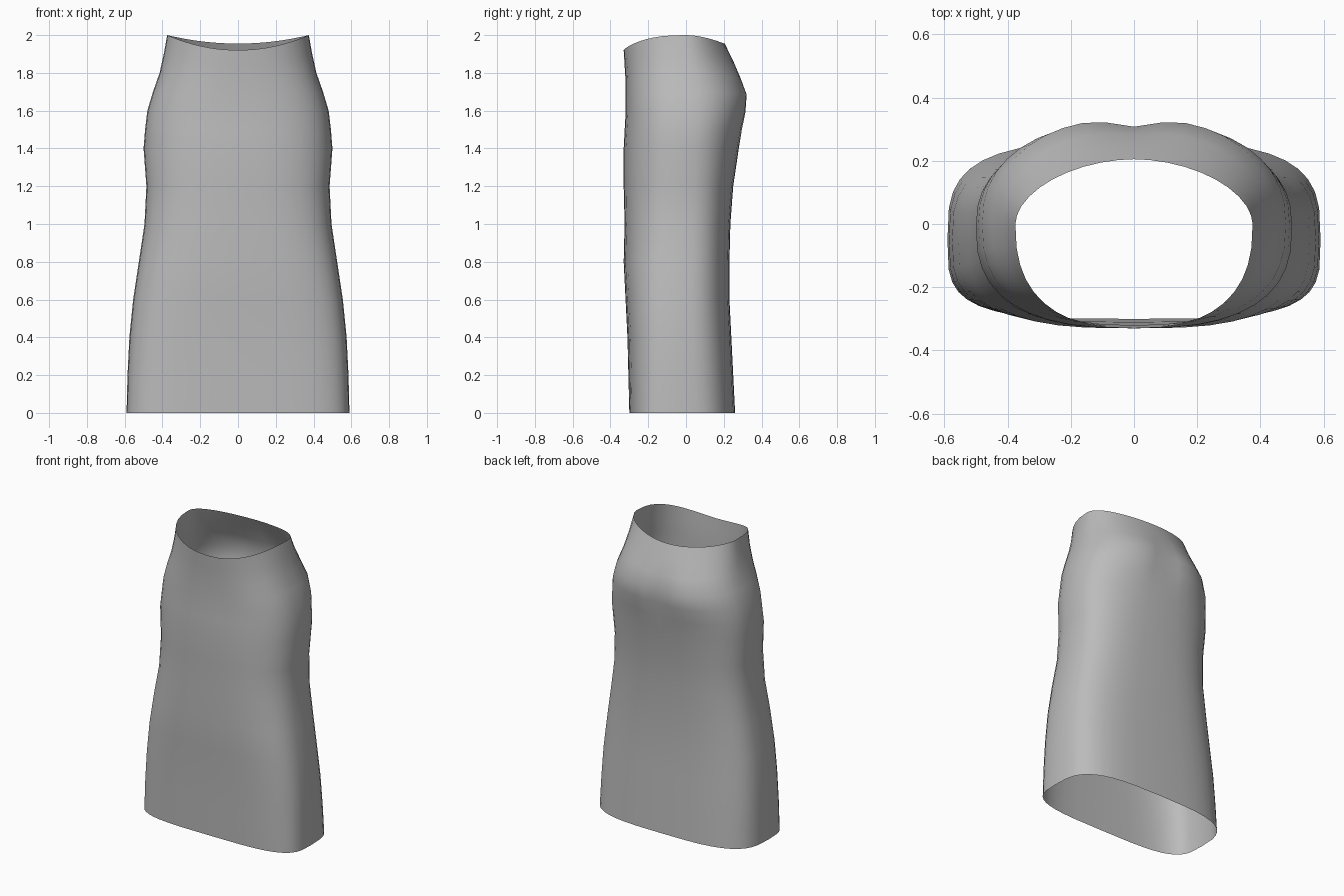
import bpy, bmesh, math

cube = bpy.data.objects.get("Cube")
if cube:
    bpy.data.objects.remove(cube, do_unlink=True)

# Fabric colour
fabric = bpy.data.materials.new("grey_fabric")
fabric.use_nodes = True
GREY = (0.5, 0.5, 0.5, 1)
fabric.diffuse_color = GREY
fabric.node_tree.nodes["Principled BSDF"].inputs["Base Color"].default_value = GREY

# Cross-sections: height, half width, front y, back y, side y, front and back squareness
RINGS = [
    (0.0, .59, -.30, .26, -.05, 3.8, 3.3),
    (0.2, .585, -.305, .25, -.05, 3.6, 3.2),
    (0.4, .575, -.31, .24, -.05, 3.4, 3.1),
    (0.6, .555, -.32, .23, -.05, 3.2, 3.0),
    (0.8, .525, -.33, .23, -.04, 3.0, 2.9),
    (1.0, .495, -.325, .235, -.03, 2.8, 2.8),
    (1.2, .485, -.33, .25, -.02, 2.7, 2.7),
    (1.4, .50, -.33, .28, -.01, 2.6, 2.5),
    (1.5, .492, -.325, .30, 0, 2.6, 2.4),
    (1.6, .48, -.32, .325, 0, 2.6, 2.35),
    (1.7, .45, -.32, .335, 0, 2.6, 2.3),
    (1.8, .415, -.32, .295, 0, 2.6, 2.2),
    (1.9, .393, -.325, .25, 0, 2.5, 2.0),
    (2.0, .375, -.33, .205, 0, 2.5, 1.85),
]
SEGMENTS = 40


def power(value, exponent):
    return math.copysign(abs(value) ** exponent, value)


def ring_point(ring, angle):
    z, width, front, back, side, front_n, back_n = ring
    c, s = math.cos(angle), math.sin(angle)
    n = back_n if s > 0 else front_n
    depth = back - side if s > 0 else side - front
    x = width * power(c, 2 / n)
    y = side + depth * power(s, 2 / n)
    # Shallow hollow down the middle of the seat
    if s > 0:
        y -= .03 * math.exp(-(x / .09) ** 2 - ((z - 1.66) / .13) ** 2)
    # Waistline dips at the front and back
    dip = .045 if s > 0 else .08
    z -= dip * (1 - (x / width) ** 2) * max(0, (z - 1.4) / .6) ** 1.5
    return x, y, z


# Open tube of fabric
bm = bmesh.new()
rows = [[bm.verts.new(ring_point(r, math.tau * i / SEGMENTS)) for i in range(SEGMENTS)]
        for r in RINGS]
for low, high in zip(rows, rows[1:]):
    for i in range(SEGMENTS):
        j = (i + 1) % SEGMENTS
        bm.faces.new((low[i], low[j], high[j], high[i])).smooth = True
mesh = bpy.data.meshes.new("skirt")
bm.to_mesh(mesh)
bm.free()
mesh.materials.append(fabric)
skirt = bpy.data.objects.new("skirt", mesh)
bpy.context.collection.objects.link(skirt)
